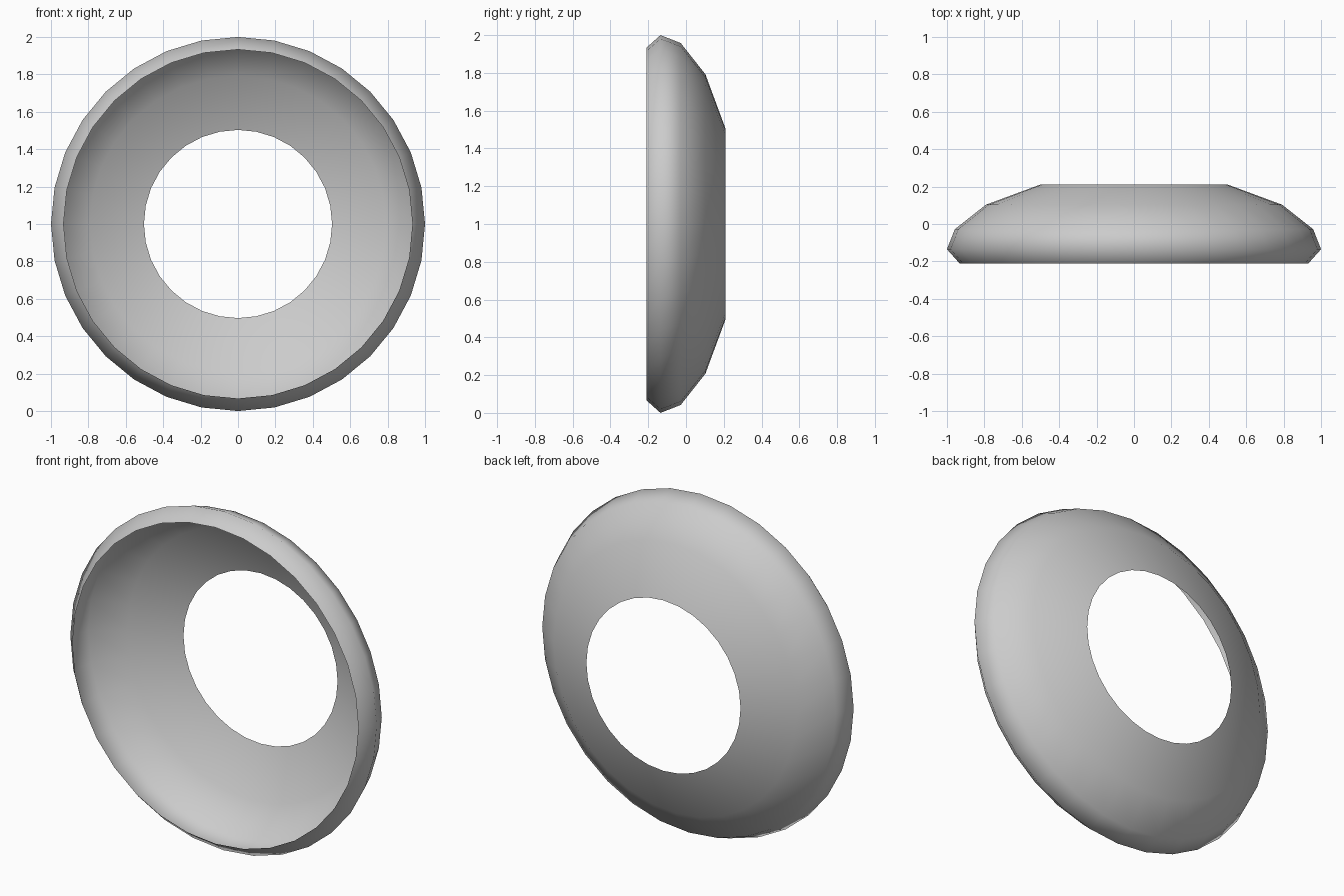
import bpy, bmesh, math

if "Cube" in bpy.data.objects:
    bpy.data.objects.remove(bpy.data.objects["Cube"])

SEGMENTS = 32
CENTRE_Z = 1.0
# Profile of the thin shell: (radius, y), from front lip to rear hole
PROFILE = [(0.933, -0.21), (1.0, -0.135), (0.958, -0.028), (0.792, 0.103), (0.503, 0.21)]


def revolve(name, profile, segments):
    """Turn an open profile around the horizontal y axis."""
    bm = bmesh.new()
    rings = []
    for r, y in profile:
        ring = []
        for i in range(segments):
            a = 2 * math.pi * i / segments
            ring.append(bm.verts.new((r * math.cos(a), y, CENTRE_Z + r * math.sin(a))))
        rings.append(ring)
    for a, b in zip(rings, rings[1:]):
        for i in range(segments):
            j = (i + 1) % segments
            face = bm.faces.new((a[i], b[i], b[j], a[j]))
            face.smooth = True
    # Outward normals: away from the ring's axis
    bm.normal_update()
    f = bm.faces[:][segments]
    c = f.calc_center_median()
    if f.normal.x * c.x + f.normal.z * (c.z - CENTRE_Z) < 0:
        bmesh.ops.reverse_faces(bm, faces=bm.faces[:])
    mesh = bpy.data.meshes.new(name)
    bm.to_mesh(mesh)
    bm.free()
    obj = bpy.data.objects.new(name, mesh)
    bpy.context.collection.objects.link(obj)
    return obj


# Dished ring with a rolled front lip and an open centre
revolve("dished_ring", PROFILE, SEGMENTS)
